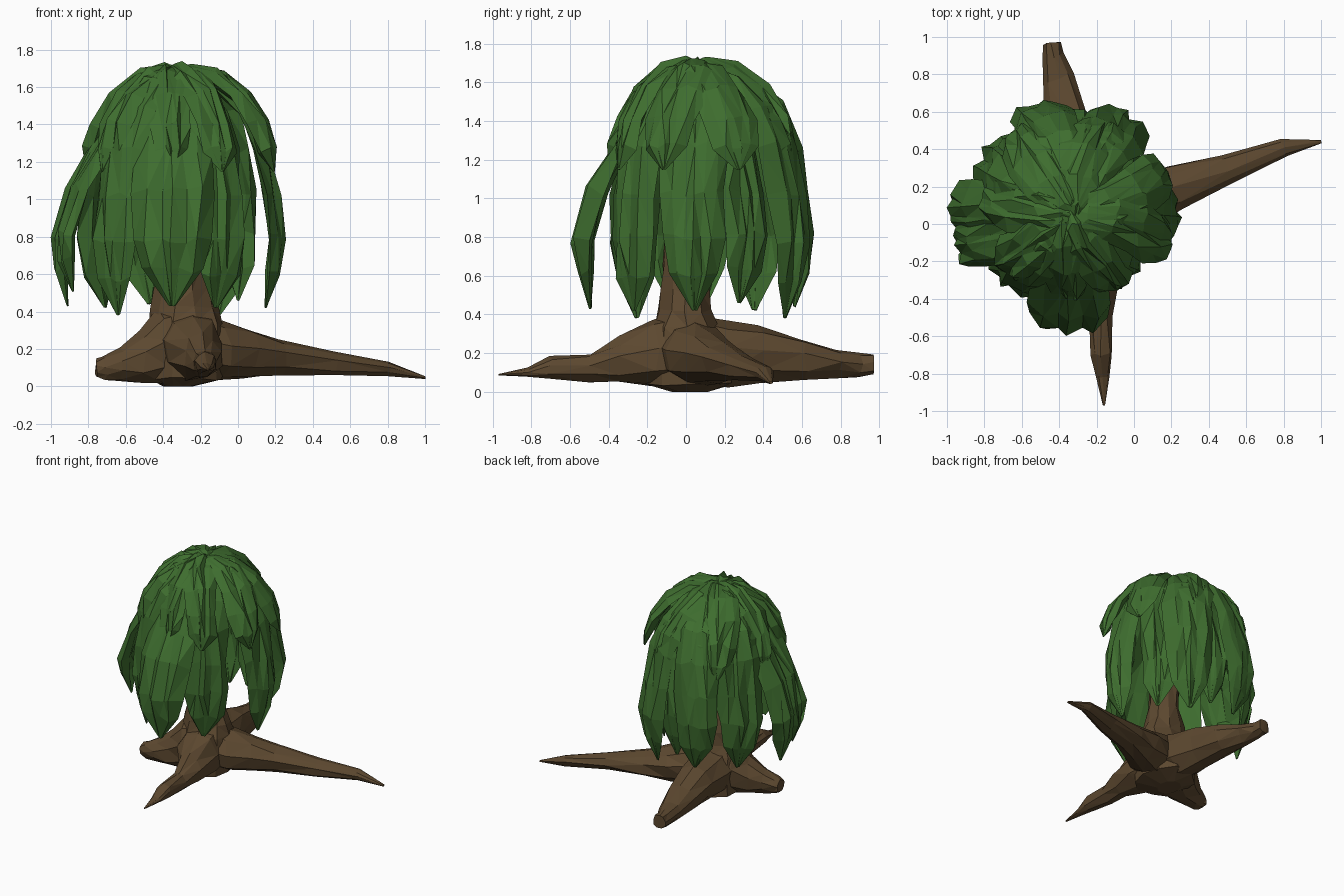
import bpy, bmesh, math, random
from mathutils import Vector

if "Cube" in bpy.data.objects:
    bpy.data.objects.remove(bpy.data.objects["Cube"])

random.seed(4)


def material(name, rgb):
    m = bpy.data.materials.new(name)
    m.diffuse_color = (*rgb, 1)
    m.use_nodes = True
    m.node_tree.nodes["Principled BSDF"].inputs["Base Color"].default_value = m.diffuse_color
    return m


BARK = material("bark_brown", (0.108, 0.065, 0.029))
LEAF = material("leaf_green", (0.048, 0.153, 0.028))


def jit(a):
    return Vector([random.uniform(-a, a) for _ in range(3)])


def loft(name, rings, mat):
    """Skin a list of equal-length point rings, cap both ends, flat shaded."""
    bm = bmesh.new()
    vs = [[bm.verts.new(p) for p in ring] for ring in rings]
    n = len(rings[0])
    for a, b in zip(vs, vs[1:]):
        for i in range(n):
            j = (i + 1) % n
            bm.faces.new((a[i], a[j], b[j], b[i]))
    bm.faces.new(vs[0])
    bm.faces.new(vs[-1])
    bmesh.ops.triangulate(bm, faces=bm.faces[:])
    bmesh.ops.recalc_face_normals(bm, faces=bm.faces[:])
    me = bpy.data.meshes.new(name)
    bm.to_mesh(me)
    bm.free()
    me.materials.append(mat)
    ob = bpy.data.objects.new(name, me)
    bpy.context.collection.objects.link(ob)
    return ob


# Trunk: x, y, z, radius x, radius y
trunk = [(-.32, .02, .0, .08, .1), (-.29, .01, .04, .21, .23), (-.28, .01, .22, .225, .23),
         (-.28, 0, .34, .20, .18), (-.28, 0, .42, .18, .145), (-.29, 0, .52, .15, .13),
         (-.28, -.01, .66, .12, .12), (-.29, 0, .95, .11, .11), (-.31, .03, 1.3, .09, .09),
         (-.33, .05, 1.62, .06, .06)]
rings = []
for x, y, z, rx, ry in trunk:
    rings.append([Vector((x + rx * math.cos(k * math.tau / 10), y + ry * math.sin(k * math.tau / 10), z))
                  + (jit(.012) if z else Vector()) for k in range(10)])
loft("trunk", rings, BARK)

# Roots: x, y, top z, bottom z, half width
roots = {
    "root_right": [(-.30, 0, .42, .03, .19), (-.10, .06, .35, .03, .175), (.05, .13, .305, .04, .145),
                   (.22, .20, .26, .05, .12), (.5, .29, .19, .055, .085), (.8, .405, .13, .05, .05),
                   (1.0, .44, .055, .04, .01)],
    "root_front": [(-.28, .03, .44, .03, .19), (-.23, -.18, .38, .03, .16), (-.19, -.35, .28, .035, .1),
                   (-.18, -.50, .20, .05, .065), (-.17, -.70, .18, .065, .06), (-.165, -.82, .125, .075, .035),
                   (-.16, -.97, .092, .085, .006)],
    "root_back": [(-.28, -.03, .42, .03, .19), (-.31, .2, .37, .02, .17), (-.34, .38, .345, .04, .145),
                  (-.37, .6, .28, .06, .125), (-.41, .78, .22, .07, .085), (-.435, .9, .195, .075, .06),
                  (-.44, .965, .20, .08, .05)],
    "root_left": [(-.27, 0, .46, .03, .18), (-.42, -.04, .41, .01, .17), (-.53, -.08, .29, .01, .13),
                  (-.64, -.11, .2, .035, .10), (-.72, -.13, .155, .04, .07), (-.76, -.13, .145, .05, .055)],
}
for name, secs in roots.items():
    rings = []
    for i, (x, y, zt, zb, hw) in enumerate(secs):
        p, q = secs[max(i - 1, 0)], secs[min(i + 1, len(secs) - 1)]
        side = Vector((q[1] - p[1], p[0] - q[0], 0)).normalized()
        ring = []
        for k in range(9):
            a = math.pi / 2 + k * math.tau / 9
            pt = Vector((x, y, (zt + zb) / 2)) + side * hw * math.cos(a)
            pt.z += (zt - zb) / 2 * math.sin(a)
            ring.append(pt + jit(min(.012, hw * .15)))
        rings.append(ring)
    loft(name, rings, BARK)

# Frond profiles: share of reach, height, share of width
FULL = [(-.08, 1.65, .4), (.15, 1.68, .55), (.42, 1.635, .75), (.7, 1.49, .9), (.87, 1.28, 1),
        (.95, 1.03, 1), (1, .8, .95), (.96, .6, .75), (.86, .42, .08)]
SLOPE = [(-.08, 1.65, .4), (.12, 1.67, .55), (.3, 1.6, .7), (.5, 1.46, .85), (.7, 1.26, .95),
         (.88, 1.05, 1), (1, .78, 1), (.98, .62, .75), (.9, .43, .08)]
SHORT = [(-.12, 1.68, .4), (.12, 1.715, .65), (.4, 1.685, .85), (.7, 1.57, 1), (.9, 1.41, 1),
         (1, 1.27, .8), (1.02, 1.15, .08)]
# Cross-section of a frond: sideways share, outward share, inner side flag
SECTION = [(-1, -.3, 0), (-.6, .0, 0), (-.22, .03, 0), (0, .12, 0), (.3, .02, 0), (.65, .03, 0),
           (1, -.3, 0), (.5, -.12, 1), (0, -.02, 1), (-.5, -.12, 1)]
CENTRE = Vector((-.33, .05, 0))


def frond(name, azimuth, reach, half, profile, drop=0.0):
    a = math.radians(azimuth)
    out, side = Vector((math.cos(a), math.sin(a), 0)), Vector((-math.sin(a), math.cos(a), 0))
    twist = random.uniform(-.05, .05)
    path = []
    for r, z, _ in profile:
        low = max(0, (1.2 - z) / .8)
        path.append(CENTRE + out * r * reach + side * twist * math.sin(r * 3)
                    + Vector((0, 0, z + drop * low)))
    rings = []
    for i, c in enumerate(path):
        t = (path[min(i + 1, len(path) - 1)] - path[max(i - 1, 0)]).normalized()
        n = side.cross(t)
        if n.dot(out + Vector((0, 0, 1))) < 0:
            n = -n
        w = half * profile[i][2]
        rings.append([c + side * s * w + n * (o * w - inner * min(.045, w * .6))
                      + jit(min(.018, w * .2)) for s, o, inner in SECTION])
    loft(name, rings, LEAF)


# Long hanging fronds: azimuth, reach, half width, profile, tip lift
long_fronds = [
    (-92, .61, .225, SLOPE, 0), (177, .65, .14, SLOPE, 0), (194, .64, .14, SLOPE, .08),
    (-2, .56, .17, FULL, 0), (62, .60, .18, FULL, -.04), (84, .56, .15, FULL, .06),
    (108, .62, .17, FULL, .02), (143, .57, .18, FULL, .0), (-136, .51, .18, FULL, -.04),
    (-54, .45, .17, FULL, 0), (36, .47, .14, FULL, .04)]
for i, f in enumerate(long_fronds):
    frond(f"long_frond_{i + 1}", *f)

# Short fronds layered over the crown: azimuth, reach, half width
short_fronds = [(-92, .44, .10), (-58, .46, .12), (-18, .54, .14), (24, .55, .15), (70, .53, .14),
                (122, .54, .15), (168, .48, .14), (-145, .48, .13)]
for i, (az, reach, half) in enumerate(short_fronds):
    frond(f"short_frond_{i + 1}", az, reach, half, SHORT)
